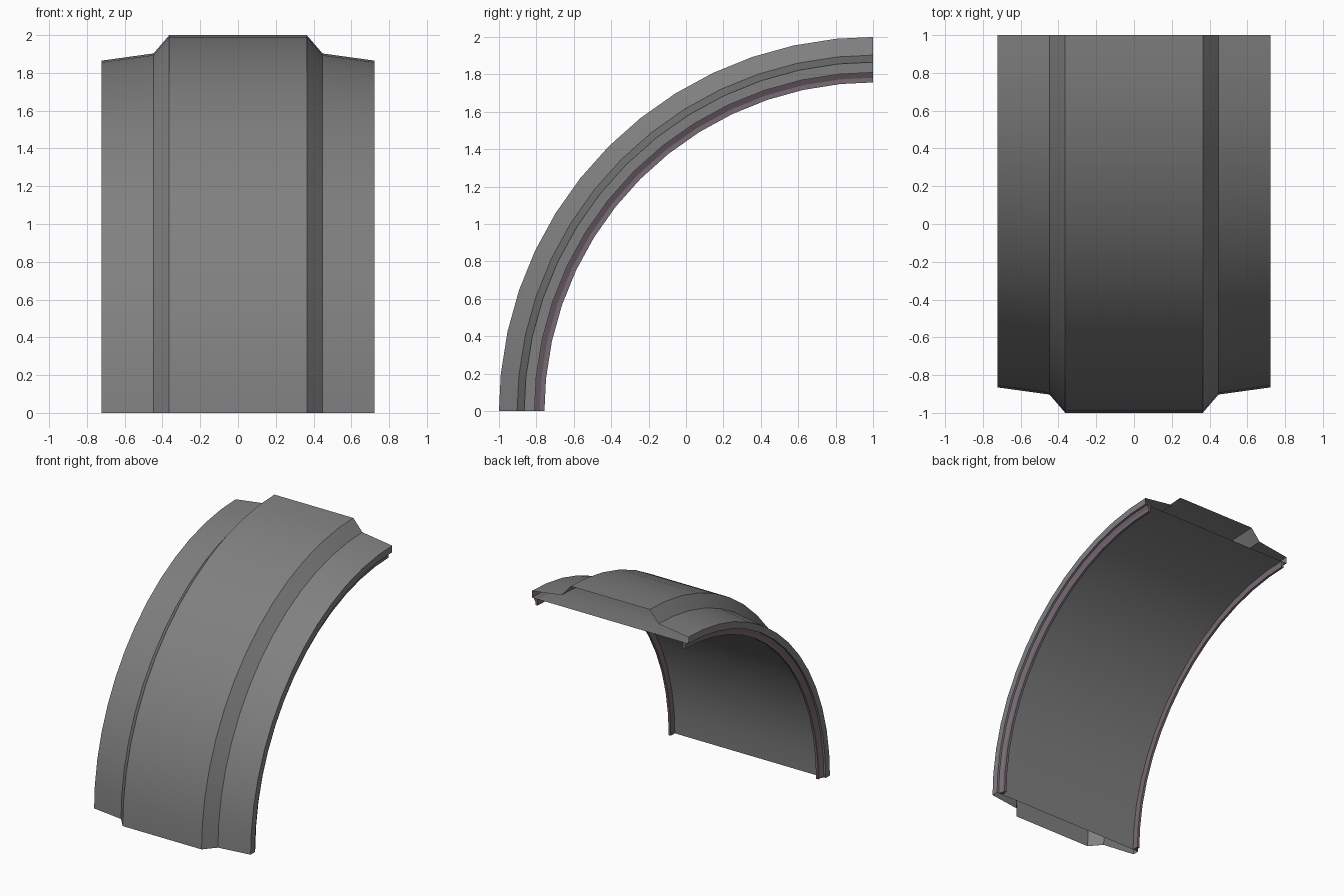
import bpy, bmesh, math

if "Cube" in bpy.data.objects:
    bpy.data.objects.remove(bpy.data.objects["Cube"])

def material(name, rgb):
    m = bpy.data.materials.new(name)
    m.diffuse_color = (*rgb, 1)
    m.use_nodes = True
    m.node_tree.nodes["Principled BSDF"].inputs["Base Color"].default_value = m.diffuse_color
    return m

GREY = material("mid grey", (0.216, 0.216, 0.216))
MAUVE = material("mauve grey", (0.19, 0.145, 0.175))

# Quarter-circle steps: short first and last segments, twelve equal ones between
END = 5.7
ANGLES = [0] + [END + i * (90 - 2 * END) / 12 for i in range(13)] + [90]

def sweep(name, profile, mat, closed=False):
    """Sweep an (x, radius) profile round the quarter arc centred on y=1, z=0."""
    bm = bmesh.new()
    rings = []
    for a in ANGLES:
        c, s = math.cos(math.radians(a)), math.sin(math.radians(a))
        rings.append([bm.verts.new((x, 1 - r * c, r * s)) for x, r in profile])
    n = len(profile)
    for r0, r1 in zip(rings, rings[1:]):
        for i in range(n if closed else n - 1):
            j = (i + 1) % n
            bm.faces.new((r0[i], r0[j], r1[j], r1[i]))
    if closed:
        bm.faces.new(rings[0][::-1])
        bm.faces.new(rings[-1])
        bmesh.ops.recalc_face_normals(bm, faces=bm.faces)
    me = bpy.data.meshes.new(name)
    bm.to_mesh(me)
    bm.free()
    ob = bpy.data.objects.new(name, me)
    bpy.context.collection.objects.link(ob)
    me.materials.append(mat)
    bpy.ops.object.select_all(action='DESELECT')
    ob.select_set(True)
    bpy.context.view_layer.objects.active = ob
    bpy.ops.object.shade_smooth_by_angle(angle=math.radians(15))
    return ob

# Outer skin with raised middle band and side edges, open at both ends
half = [(0.722, 1.81), (0.722, 1.865), (0.447, 1.903), (0.364, 2.0)]
sweep("outer_shell", [(-x, r) for x, r in half] + half[::-1], GREY)

# Inner lining, flat across the width
sweep("inner_lining", [(0.722, 1.81), (-0.722, 1.81)], GREY)

# Thin edge rails under each side
for side, label in ((-1, "left"), (1, "right")):
    rail = [(0.705, 1.81), (0.69, 1.782), (0.69, 1.757), (0.67, 1.757), (0.67, 1.81)]
    sweep(label + "_rail", [(side * x, r) for x, r in rail], MAUVE, closed=True)
